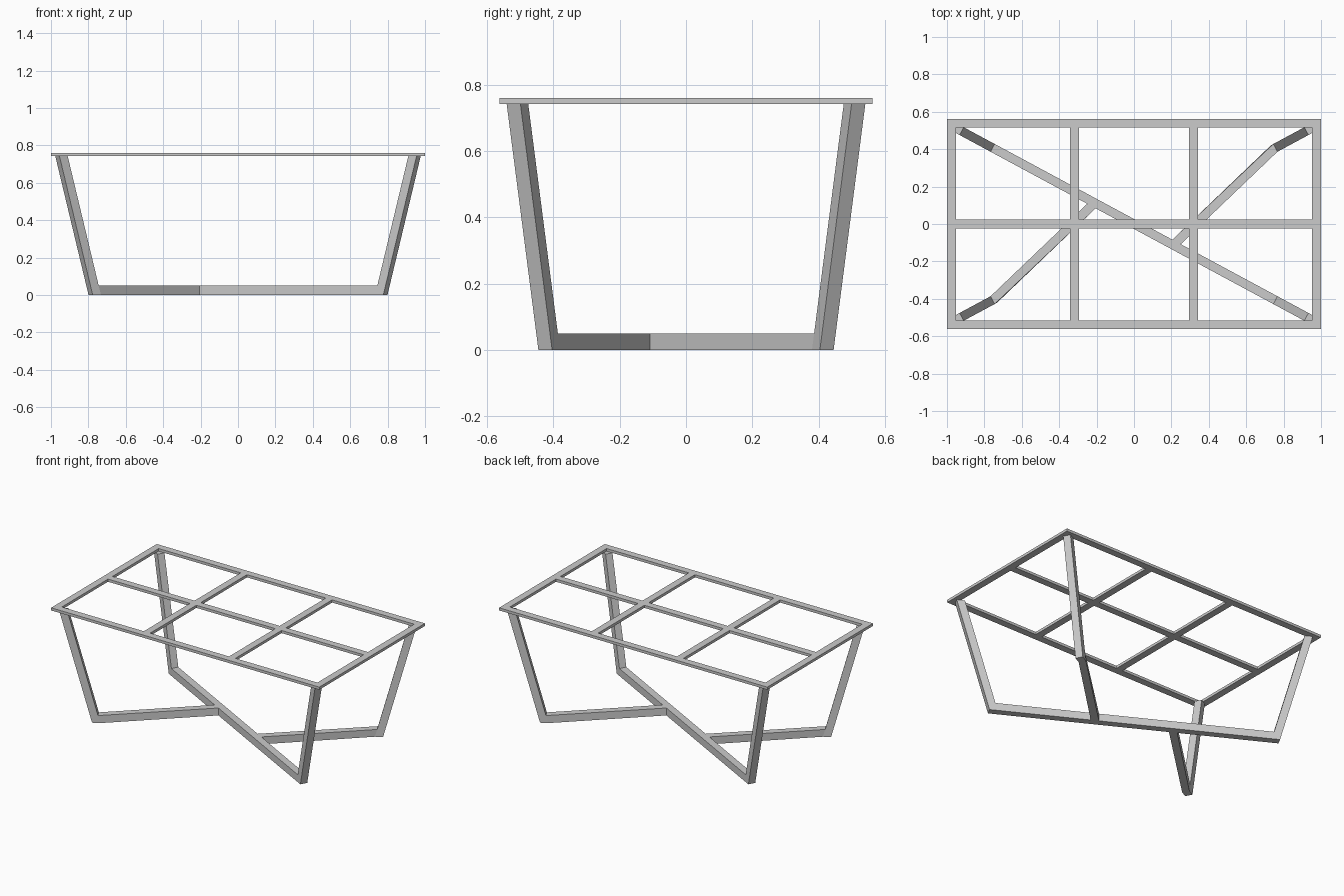
import bpy
from mathutils import Vector

if "Cube" in bpy.data.objects:
    bpy.data.objects.remove(bpy.data.objects["Cube"])

W = 0.047                       # bar width
Z0, Z1 = 0.742, 0.76            # top frame underside / upper side
RAIL = 0.05                     # height of the floor rails
HX, HY = 1.0, 0.5625
U = Vector((0.88, 0.474, 0)).normalized()   # diagonal plan direction
SLANT = 0.272                   # outward lean of the legs per unit height


def solid(name, lower, upper):
    """Prism-like solid between two matching polygons."""
    n = len(lower)
    faces = [tuple(range(n))[::-1], tuple(range(n, 2 * n))]
    faces += [(i, (i + 1) % n, n + (i + 1) % n, n + i) for i in range(n)]
    me = bpy.data.meshes.new(name)
    me.from_pydata([tuple(v) for v in list(lower) + list(upper)], [], faces)
    ob = bpy.data.objects.new(name, me)
    bpy.context.collection.objects.link(ob)
    import bmesh
    bm = bmesh.new()
    bm.from_mesh(me)
    bmesh.ops.recalc_face_normals(bm, faces=bm.faces)
    bm.to_mesh(me)
    bm.free()
    return ob


def bar(name, x0, x1, y0, y1):
    plan = [(x0, y0), (x1, y0), (x1, y1), (x0, y1)]
    solid(name, [(x, y, Z0) for x, y in plan], [(x, y, Z1) for x, y in plan])


def outer(z):
    return 0.895 + SLANT * z


def inner(z):
    return outer(z) - 0.05


def profile_solid(name, pts, d):
    """Extrude a (distance along d, z) profile sideways by the bar width."""
    n = Vector((-d.y, d.x, 0)) * W / 2
    mid = [d * u + Vector((0, 0, z)) for u, z in pts]
    return solid(name, [p - n for p in mid], [p + n for p in mid])


# Top frame: outer rim
for s, side in ((-1, "front"), (1, "back")):
    a, b = sorted((s * HY, s * (HY - W)))
    bar(f"top_rim_{side}", -HX, HX, a, b)
for s, side in ((-1, "left"), (1, "right")):
    a, b = sorted((s * HX, s * (HX - W)))
    bar(f"top_rim_{side}", a, b, -HY + W, HY - W)

# Top frame: cross bars at the third points and the long middle bar between
third = (HX - W) / 3
for s, side in ((-1, "left"), (1, "right")):
    bar(f"top_cross_bar_{side}", s * third - W / 2, s * third + W / 2, -HY + W, HY - W)
stops = [-HX + W, -third - W / 2, -third + W / 2, third - W / 2, third + W / 2, HX - W]
for i in range(3):
    bar(f"top_middle_bar_{i + 1}", stops[2 * i], stops[2 * i + 1], -W / 2, W / 2)

# Main diagonal U-frame: two legs and one straight floor rail
half = [(outer(0), 0), (outer(Z0), Z0), (inner(Z0), Z0), (inner(RAIL), RAIL)]
main = half + [(-u, z) for u, z in reversed(half)]
profile_solid("main_diagonal_frame", main, Vector((U.x, -U.y, 0)))

# Two opposite corners: leaning leg plus a rail running into the main frame
for s, side in ((-1, "front_left"), (1, "back_right")):
    d = U * s
    n = Vector((-d.y, d.x, 0)) * W / 2
    profile_solid(f"leg_{side}", half[:3] + [(inner(0), 0)], d)
    rings = []
    for z in (0, RAIL):
        end = d * inner(z)
        ring = [Vector((0.205 * s, -0.084 * s, 0)), Vector((0.25 * s, -0.108 * s, 0)),
                end - n, end + n]
        rings.append([p + Vector((0, 0, z)) for p in ring])
    solid(f"floor_rail_{side}", *rings)
